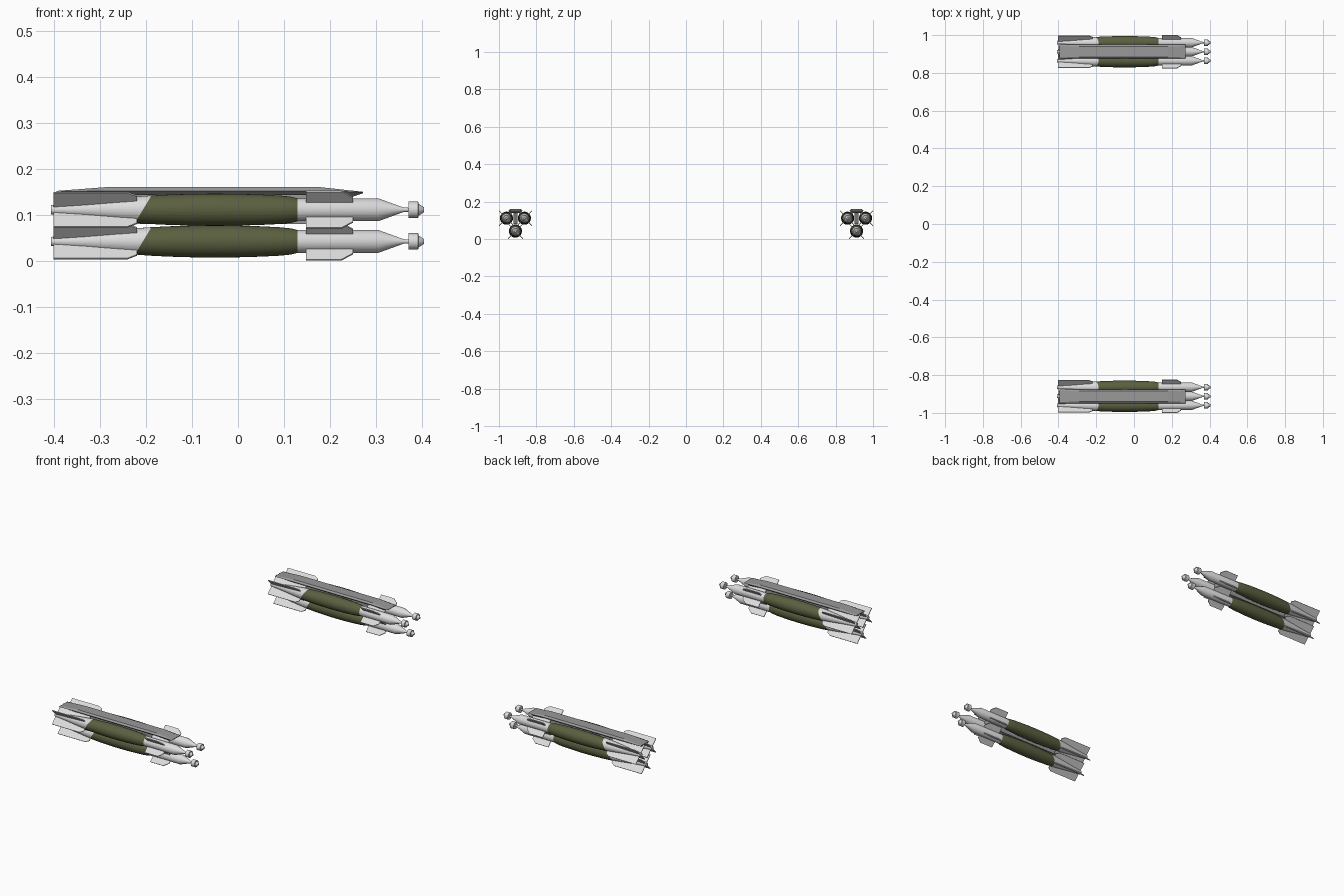
import bpy, bmesh, math
from mathutils import Vector, Matrix

if "Cube" in bpy.data.objects:
    bpy.data.objects.remove(bpy.data.objects["Cube"])

def material(name, rgb):
    m = bpy.data.materials.new(name)
    m.diffuse_color = (*rgb, 1)
    m.use_nodes = True
    m.node_tree.nodes["Principled BSDF"].inputs["Base Color"].default_value = m.diffuse_color
    return m

WHITE = material("pale_grey", (0.72, 0.72, 0.72))
OLIVE = material("olive_green", (0.105, 0.115, 0.05))
GREY = material("rack_grey", (0.32, 0.32, 0.32))

def finish(bm, name, mats, loc, smooth=False):
    bmesh.ops.recalc_face_normals(bm, faces=bm.faces)
    me = bpy.data.meshes.new(name)
    bm.to_mesh(me)
    bm.free()
    for m in mats:
        me.materials.append(m)
    ob = bpy.data.objects.new(name, me)
    bpy.context.collection.objects.link(ob)
    ob.location = loc
    if smooth:
        bpy.ops.object.select_all(action='DESELECT')
        ob.select_set(True)
        bpy.context.view_layer.objects.active = ob
        bpy.ops.object.shade_smooth_by_angle(angle=math.radians(30))
    return ob

def loft(bm, rings):
    """Skin a list of equal-length point rings and cap both ends."""
    vs = [[bm.verts.new(p) for p in r] for r in rings]
    n = len(vs[0])
    for a, b in zip(vs, vs[1:]):
        for i in range(n):
            j = (i + 1) % n
            bm.faces.new((a[i], a[j], b[j], b[i]))
    bm.faces.new(vs[0])
    bm.faces.new(vs[-1])

def lathe(bm, profile, n=32):
    loft(bm, [[(x, r * math.cos(2 * math.pi * i / n), r * math.sin(2 * math.pi * i / n))
               for i in range(n)] for x, r in profile])

# Tail nub, tail cone, swollen casing, guidance tube and neck: (x, radius)
BODY = [(-0.407, 0.010), (-0.395, 0.011), (-0.33, 0.017), (-0.27, 0.024), (-0.225, 0.0285),
        (-0.19, 0.031), (-0.15, 0.033), (-0.10, 0.0345), (-0.05, 0.035), (0.0, 0.0345),
        (0.05, 0.033), (0.09, 0.031), (0.115, 0.0285), (0.127, 0.0255), (0.13, 0.025),
        (0.305, 0.025), (0.36, 0.005), (0.375, 0.004)]
# Ring-shaped seeker head with pointed tip
SEEKER = [(0.371, 0.014), (0.371, 0.018), (0.392, 0.018), (0.393, 0.013), (0.405, 0.005)]
# Fin outlines: (x, radial distance)
TAIL_FIN = [(-0.402, 0.008), (-0.402, 0.053), (-0.24, 0.053), (-0.22, 0.042), (-0.22, 0.02)]
NOSE_FIN = [(0.148, 0.015), (0.148, 0.057), (0.225, 0.057), (0.25, 0.038), (0.25, 0.015)]

def fins(name, outline, loc):
    bm = bmesh.new()
    for k in range(4):
        rot = Matrix.Rotation(math.radians(45 + 90 * k), 3, 'X')
        loft(bm, [[rot @ Vector((x, s, r)) for x, r in outline] for s in (-0.002, 0.002)])
    finish(bm, name, [WHITE], loc)

def bomb(tag, loc):
    bm = bmesh.new()
    lathe(bm, BODY)
    # Slanted cut marks where the pale tail meets the olive casing
    co, no = Vector((-0.207, 0, 0)), Vector((1, 0, -0.6)).normalized()
    bmesh.ops.bisect_plane(bm, geom=bm.verts[:] + bm.edges[:] + bm.faces[:],
                           plane_co=co, plane_no=no)
    for f in bm.faces:
        c = f.calc_center_median()
        f.material_index = int((c - co).dot(no) > 0 and c.x < 0.129)
    finish(bm, "body_" + tag, [WHITE, OLIVE], loc, True)
    bm = bmesh.new()
    lathe(bm, SEEKER, 16)
    finish(bm, "seeker_" + tag, [WHITE], loc, True)
    fins("tail_fins_" + tag, TAIL_FIN, loc)
    fins("nose_fins_" + tag, NOSE_FIN, loc)

def rack(tag, y):
    # Tapered beam sections: x, top half width, top z, edge z, bottom z
    bm = bmesh.new()
    rings = []
    for x, w, top, edge, low in ((-0.395, 0.030, 0.152, 0.150, 0.146), (-0.29, 0.028, 0.160, 0.152, 0.143),
                                 (0.18, 0.028, 0.160, 0.152, 0.143), (0.245, 0.029, 0.153, 0.150, 0.138),
                                 (0.272, 0.032, 0.150, 0.149, 0.147)):
        half = [(w, top), (0.037, edge), (0.026, low)]
        rings.append([(x, a, z) for a, z in half] + [(x, -a, z) for a, z in reversed(half)])
    loft(bm, rings)
    finish(bm, "rack_beam_" + tag, [GREY], (0, y, 0))
    # Keel between the upper pair, reaching down to the lower bomb
    bm = bmesh.new()
    loft(bm, [[(x0, s, 0.145), (x1, s, 0.145), (x1 - 0.03, s, 0.08), (x0 + 0.05, s, 0.08)]
              for s in (-0.011, 0.011) for x0, x1 in ((-0.34, 0.23),)])
    finish(bm, "rack_keel_" + tag, [GREY], (0, y, 0))

# Two clusters of three
for side, y in (("left", -0.912), ("right", 0.912)):
    rack(side, y)
    for pos, dy, z in (("lower", 0, 0.042), ("upper_a", -0.048, 0.111), ("upper_b", 0.048, 0.111)):
        bomb(side + "_" + pos, (0, y + dy, z))
